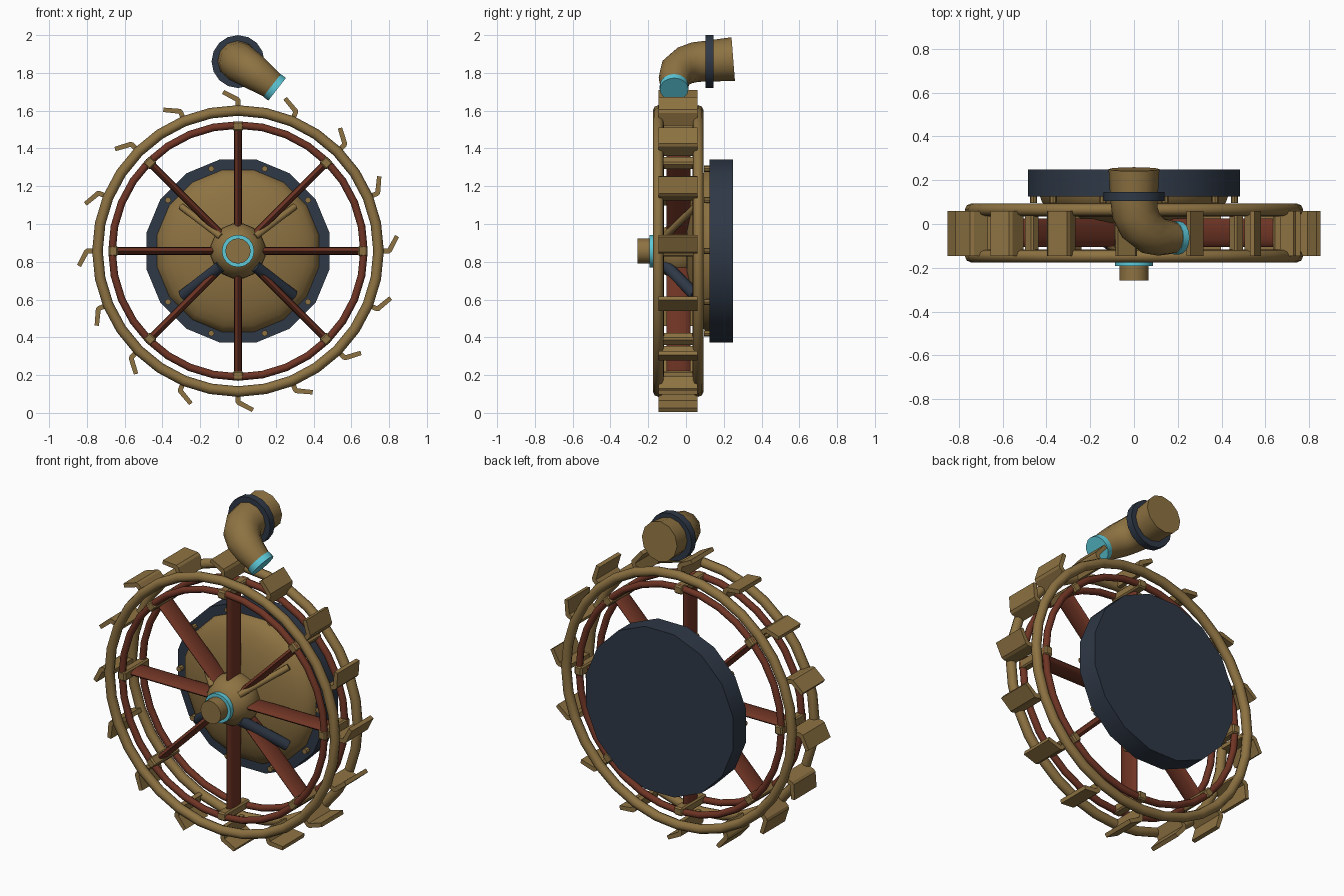
import bpy, bmesh, math
from math import sin, cos, pi, radians
from mathutils import Vector, Matrix

cube = bpy.data.objects.get("Cube")
if cube:
    bpy.data.objects.remove(cube, do_unlink=True)

HUB = Vector((0, -0.04, 0.857))     # wheel centre


def material(name, rgb):
    m = bpy.data.materials.new(name)
    m.use_nodes = True
    m.diffuse_color = (*rgb, 1)
    m.node_tree.nodes["Principled BSDF"].inputs["Base Color"].default_value = (*rgb, 1)
    return m


BRASS = material("brass", (0.27, 0.17, 0.055))
NAVY = material("navy", (0.028, 0.04, 0.062))
RED = material("red wood", (0.16, 0.035, 0.018))
CYAN = material("cyan", (0.11, 0.59, 0.70))


def finish(bm, name, mat, angle=40):
    bmesh.ops.recalc_face_normals(bm, faces=bm.faces)
    mesh = bpy.data.meshes.new(name)
    bm.to_mesh(mesh)
    bm.free()
    ob = bpy.data.objects.new(name, mesh)
    bpy.context.collection.objects.link(ob)
    mesh.materials.append(mat)
    bpy.ops.object.select_all(action="DESELECT")
    ob.select_set(True)
    bpy.context.view_layer.objects.active = ob
    bpy.ops.object.shade_smooth_by_angle(angle=radians(angle))
    return ob


def rod(name, mat, a, b, r, r2=None, sides=16, squash=None, turn=0):
    """Capped cylinder from a to b, optionally with an elliptical section."""
    a, b = Vector(a), Vector(b)
    bm = bmesh.new()
    bmesh.ops.create_cone(bm, cap_ends=True, segments=sides, radius1=r,
                          radius2=r if r2 is None else r2, depth=(b - a).length)
    bmesh.ops.rotate(bm, verts=bm.verts, matrix=Matrix.Rotation(turn, 3, "Z"))
    if squash:
        bmesh.ops.scale(bm, verts=bm.verts, vec=squash)
    rot = (b - a).to_track_quat("Z", "Y").to_matrix().to_4x4()
    bm.transform(Matrix.Translation((a + b) / 2) @ rot)
    return finish(bm, name, mat)


def ring(name, mat, y, major, minor, n=32, m=8):
    """Tube bent into a circle round the wheel axis."""
    bm = bmesh.new()
    loops = []
    for i in range(n):
        t = 2 * pi * i / n
        loop = []
        for j in range(m):
            p = 2 * pi * j / m
            r = major + minor * cos(p)
            loop.append(bm.verts.new((r * cos(t), y + minor * sin(p), HUB.z + r * sin(t))))
        loops.append(loop)
    for i in range(n):
        a, b = loops[i], loops[(i + 1) % n]
        for j in range(m):
            k = (j + 1) % m
            bm.faces.new((a[j], a[k], b[k], b[j]))
    return finish(bm, name, mat, 50)


def ball(name, mat, loc, scale, front_only=False):
    bm = bmesh.new()
    bmesh.ops.create_uvsphere(bm, u_segments=16, v_segments=16, radius=1)
    bm.transform(Matrix.Rotation(pi / 2, 4, "X") @ Matrix.Rotation(pi / 16, 4, "Z"))
    if front_only:
        back = [v for v in bm.verts if v.co.y > 0.01]
        bmesh.ops.delete(bm, geom=back, context="VERTS")
    bmesh.ops.scale(bm, verts=bm.verts, vec=scale)
    bmesh.ops.translate(bm, verts=bm.verts, vec=loc)
    return finish(bm, name, mat)


def on_wheel(r, t, y):
    return Vector((r * cos(t), y, HUB.z + r * sin(t)))


# Back disc with the shallow dome and its bolts
disc = rod("back_disc", NAVY, (0, 0.125, HUB.z), (0, 0.248, HUB.z), 0.494, turn=pi / 16)
ball("dome", BRASS, (0, 0.126, HUB.z), (0.437, 0.13, 0.437), True)
for i in range(10):
    p = on_wheel(0.458, i * pi / 5, 0.13)
    rod("disc_bolt", BRASS, p, p - Vector((0, 0.034, 0)), 0.016, sides=8)

# Hub and axle
ball("hub", BRASS, HUB, (0.148, 0.145, 0.148))
rod("axle", BRASS, (0, -0.257, HUB.z), (0, 0.13, HUB.z), 0.067)
rod("axle_collar", CYAN, (0, -0.192, HUB.z), (0, -0.165, HUB.z), 0.086)

# Struts bracing the hub against the dome
for s in (-1, 1):
    rod("upper_strut", BRASS, (s * 0.09, -0.115, HUB.z + 0.075),
        (s * 0.30, 0.05, HUB.z + 0.235), 0.018, sides=10)
    rod("lower_strut", NAVY, (s * 0.09, -0.105, HUB.z - 0.08),
        (s * 0.29, 0.05, HUB.z - 0.235), 0.032, sides=10)

# Front and back rims
for y, side in ((-0.147, "front"), (0.065, "back")):
    ring(side + "_rim", BRASS, y, 0.744, 0.028)
    ring(side + "_inner_rim", RED, y * 0.9 - 0.005, 0.667, 0.02)

# Spokes with a bracket at each rim end
for i in range(8):
    t = i * pi / 4
    spoke = rod("spoke", RED, (0, 0, 0.10), (0, 0, 0.67), 1, sides=12, squash=(0.02, 0.064, 1))
    spoke.matrix_world = Matrix.Translation(HUB) @ Matrix.Rotation(t, 4, "Y")
    bm = bmesh.new()
    bmesh.ops.create_cube(bm, size=1)
    bmesh.ops.scale(bm, verts=bm.verts, vec=(0.056, 0.235, 0.05))
    bmesh.ops.bevel(bm, geom=bm.edges[:], offset=0.008, segments=1, affect="EDGES")
    bracket = finish(bm, "spoke_bracket", BRASS, 30)
    bracket.matrix_world = (Matrix.Translation(HUB) @ Matrix.Rotation(t, 4, "Y")
                            @ Matrix.Translation((0, 0, 0.66)))

# Bent paddles: a short stem and a blade leaning counter-clockwise
PADDLE = [(0.725, 0.012), (0.725, -0.012), (0.797, -0.014), (0.812, -0.006),
          (0.852, 0.073), (0.832, 0.085), (0.792, 0.012)]
for i in range(16):
    bm = bmesh.new()
    face = bm.faces.new([bm.verts.new((r, -0.145, s)) for r, s in PADDLE])
    grown = bmesh.ops.extrude_face_region(bm, geom=[face])["geom"]
    bmesh.ops.translate(bm, vec=(0, 0.205, 0),
                        verts=[v for v in grown if isinstance(v, bmesh.types.BMVert)])
    bm.transform(Matrix.Translation((0, 0, HUB.z)) @ Matrix.Rotation(-i * pi / 8, 4, "Y"))
    finish(bm, "paddle", BRASS, 25)

# Elbow pipe: tapering tube along a bent path
PATH = [((0, 0.25, 1.873), 0.116), ((0, 0.11, 1.862), 0.108), ((0.005, 0.05, 1.857), 0.106),
        ((0.03, -0.005, 1.84), 0.102), ((0.075, -0.045, 1.81), 0.096),
        ((0.125, -0.06, 1.774), 0.086), ((0.185, -0.063, 1.73), 0.073)]
curve = bpy.data.curves.new("elbow_pipe", "CURVE")
curve.dimensions = "3D"
curve.bevel_depth = 1
curve.bevel_resolution = 4
curve.use_fill_caps = True
spline = curve.splines.new("POLY")
spline.points.add(len(PATH) - 1)
for pt, (co, r) in zip(spline.points, PATH):
    pt.co = (*co, 1)
    pt.radius = r
pipe = bpy.data.objects.new("elbow_pipe", curve)
bpy.context.collection.objects.link(pipe)
curve.materials.append(BRASS)
bpy.ops.object.select_all(action="DESELECT")
pipe.select_set(True)
bpy.context.view_layer.objects.active = pipe
bpy.ops.object.convert(target="MESH")
bpy.ops.object.shade_smooth_by_angle(angle=radians(50))

# Pipe collar and nozzle cap
rod("pipe_collar", NAVY, (0, 0.104, 1.86), (0, 0.146, 1.86), 0.14)
rod("nozzle_cap", CYAN, (0.18, -0.063, 1.734), (0.207, -0.063, 1.713), 0.076)
